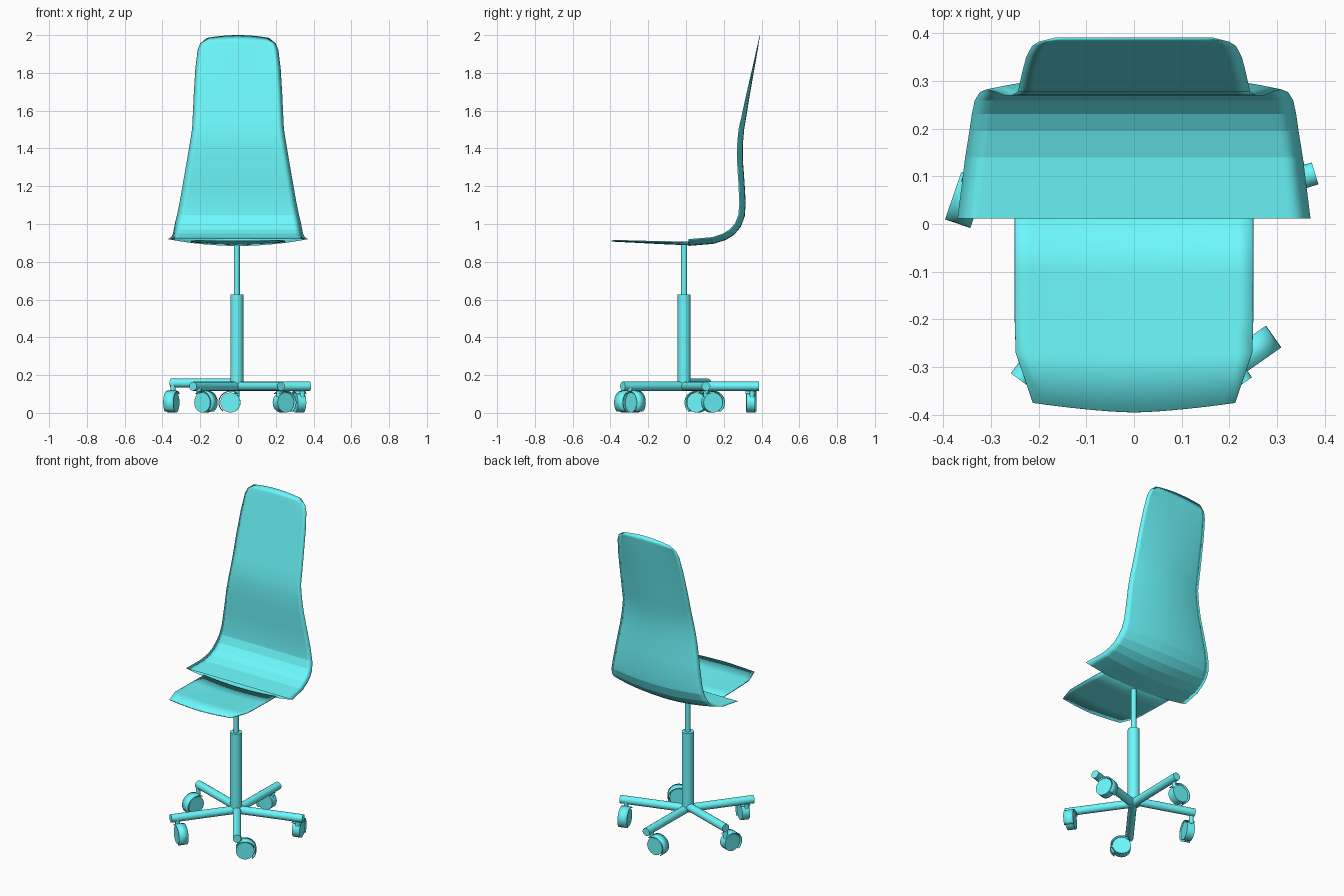
import bpy, bmesh, math
from mathutils import Vector

if "Cube" in bpy.data.objects:
    bpy.data.objects.remove(bpy.data.objects["Cube"])

COLUMN = Vector((-0.006, -0.01, 0))
HUB = Vector((0.0, -0.01, 0))

# Single cyan finish for all parts
CYAN = bpy.data.materials.new("cyan_finish")
CYAN.diffuse_color = (0.15, 0.95, 0.98, 1)
CYAN.use_nodes = True
CYAN.node_tree.nodes["Principled BSDF"].inputs["Base Color"].default_value = CYAN.diffuse_color


def make_object(name, verts, faces, thickness=0, angle=40):
    me = bpy.data.meshes.new(name)
    me.from_pydata(verts, [], faces)
    me.materials.append(CYAN)
    bm = bmesh.new()
    bm.from_mesh(me)
    bmesh.ops.recalc_face_normals(bm, faces=bm.faces)
    bm.to_mesh(me)
    bm.free()
    ob = bpy.data.objects.new(name, me)
    bpy.context.collection.objects.link(ob)
    if thickness:
        mod = ob.modifiers.new("thickness", 'SOLIDIFY')
        mod.thickness = thickness
        mod.offset = 0
    bpy.ops.object.select_all(action='DESELECT')
    ob.select_set(True)
    bpy.context.view_layer.objects.active = ob
    bpy.ops.object.shade_smooth_by_angle(angle=math.radians(angle))
    return ob


def grid_faces(rows, cols, flip=False):
    faces = [(r * cols + c, r * cols + c + 1, (r + 1) * cols + c + 1, (r + 1) * cols + c)
             for r in range(rows - 1) for c in range(cols - 1)]
    return [f[::-1] for f in faces] if flip else faces


def rod(name, a, b, radius, sides=16):
    a, b = Vector(a), Vector(b)
    q = (b - a).to_track_quat('Z', 'Y')
    ring = [q @ Vector((radius * math.cos(2 * math.pi * i / sides),
                        radius * math.sin(2 * math.pi * i / sides), 0)) for i in range(sides)]
    verts = [a + v for v in ring] + [b + v for v in ring]
    faces = [(i, (i + 1) % sides, sides + (i + 1) % sides, sides + i) for i in range(sides)]
    faces += [tuple(range(sides)), tuple(range(sides, 2 * sides))]
    return make_object(name, verts, faces)


COLS = 17
US = [-1 + 2 * i / (COLS - 1) for i in range(COLS)]

# Back shell: (y, z, half width, dish depth, centre bulge) along the profile
stations = [
    (0.015, 0.884, 0.37, 0.036, 0), (0.145, 0.895, 0.354, 0.036, 0),
    (0.21, 0.915, 0.345, 0.037, 0),
    (0.255, 0.943, 0.34, 0.037, 0), (0.29, 0.985, 0.334, 0.036, 0),
    (0.311, 1.04, 0.323, 0.035, 0), (0.316, 1.11, 0.31, 0.034, 0),
    (0.310, 1.22, 0.291, 0.033, 0), (0.301, 1.34, 0.27, 0.032, 0),
    (0.301, 1.42, 0.256, 0.031, 0), (0.308, 1.5, 0.243, 0.03, 0),
    (0.318, 1.56, 0.24, 0.026, 0), (0.339, 1.69, 0.234, 0.019, 0),
    (0.362, 1.82, 0.226, 0.012, 0), (0.380, 1.92, 0.214, 0.007, 0.003),
    (0.386, 1.955, 0.2, 0.004, 0.008), (0.391, 1.985, 0.165, 0, 0.015),
]
# The outer skin is dished, the inner skin is straight across; they meet at
# the sides and top and stay open at the front
outer, inner = [], []
for i, (y, z, w, dish, bulge) in enumerate(stations):
    p, n = stations[max(i - 1, 0)], stations[min(i + 1, len(stations) - 1)]
    t = Vector((n[0] - p[0], n[1] - p[1])).normalized()
    for u in US:
        top = z + bulge * (1 - u * u)
        d = dish * u * u
        outer.append((w * u, y - t.y * d, top + t.x * d))
        inner.append((w * u, y - t.y * dish, top + t.x * dish))
F = grid_faces(len(stations), COLS)
make_object("back_shell_skins", outer + inner,
            [f[::-1] for f in F] + [tuple(v + len(outer) for v in f) for f in F], 0, 8)
me = bpy.data.objects["back_shell_skins"].data
bm = bmesh.new()
bm.from_mesh(me)
bmesh.ops.remove_doubles(bm, verts=bm.verts, dist=0.0002)
bmesh.ops.recalc_face_normals(bm, faces=bm.faces)
bm.to_mesh(me)
bm.free()

# Front seat panel: (y, z, half width, dish depth, front bulge)
seat_rows = [(0.02, 0.89, 0.25, 0.014, 0), (-0.1, 0.895, 0.25, 0.011, 0),
             (-0.2, 0.900, 0.25, 0.008, 0), (-0.27, 0.904, 0.248, 0.006, 0.005),
             (-0.375, 0.91, 0.212, 0.003, 0.02)]
verts = [(w * u, y - b * (1 - abs(u) ** 1.5), z + d * u * u)
         for y, z, w, d, b in seat_rows for u in US]
make_object("front_seat_panel", verts, grid_faces(len(seat_rows), COLS), 0.006, 0.1)

# Gas lift column
rod("column_sleeve", COLUMN + Vector((0, 0, 0.13)), COLUMN + Vector((0, 0, 0.627)), 0.034, 24)
rod("column_piston", COLUMN + Vector((0, 0, 0.62)), COLUMN + Vector((0, 0, 0.89)), 0.016, 16)


def caster(tag, centre, radial, tangent):
    # Wheel on a radial axle
    half = radial * 0.023
    rod("caster_wheel_" + tag, centre - half, centre + half, 0.053, 24)
    # Curved hood over the trailing side of the wheel
    hood_half, n, verts = radial * 0.028, 13, []
    for i in range(n):
        a = math.radians(-50 + 180 * i / (n - 1))
        p = centre + tangent * (0.062 * math.cos(a)) + Vector((0, 0, 0.06 * math.sin(a)))
        verts += [p - hood_half, p + hood_half]
    make_object("caster_hood_" + tag, verts, grid_faces(n, 2), 0.005)


# Five-arm base with casters
for k in range(5):
    ang = math.radians(17 + 72 * k)
    radial = Vector((math.cos(ang), math.sin(ang), 0))
    tangent = Vector((-radial.y, radial.x, 0))
    length, z = (0.375, 0.158) if k == 2 else (0.397, 0.141)
    tip = HUB + radial * length + Vector((0, 0, z))
    rod("base_arm_%d" % k, HUB + Vector((0, 0, z)), tip, 0.024, 16)
    centre = HUB + radial * 0.353 + tangent * 0.046
    centre.z = 0.055
    caster(str(k), centre, radial, tangent)
    # Swivel pin between arm and caster
    pin = HUB + radial * 0.36 + tangent * 0.012
    rod("caster_pin_%d" % k, (pin.x, pin.y, 0.085), (pin.x, pin.y, z), 0.013, 12)
